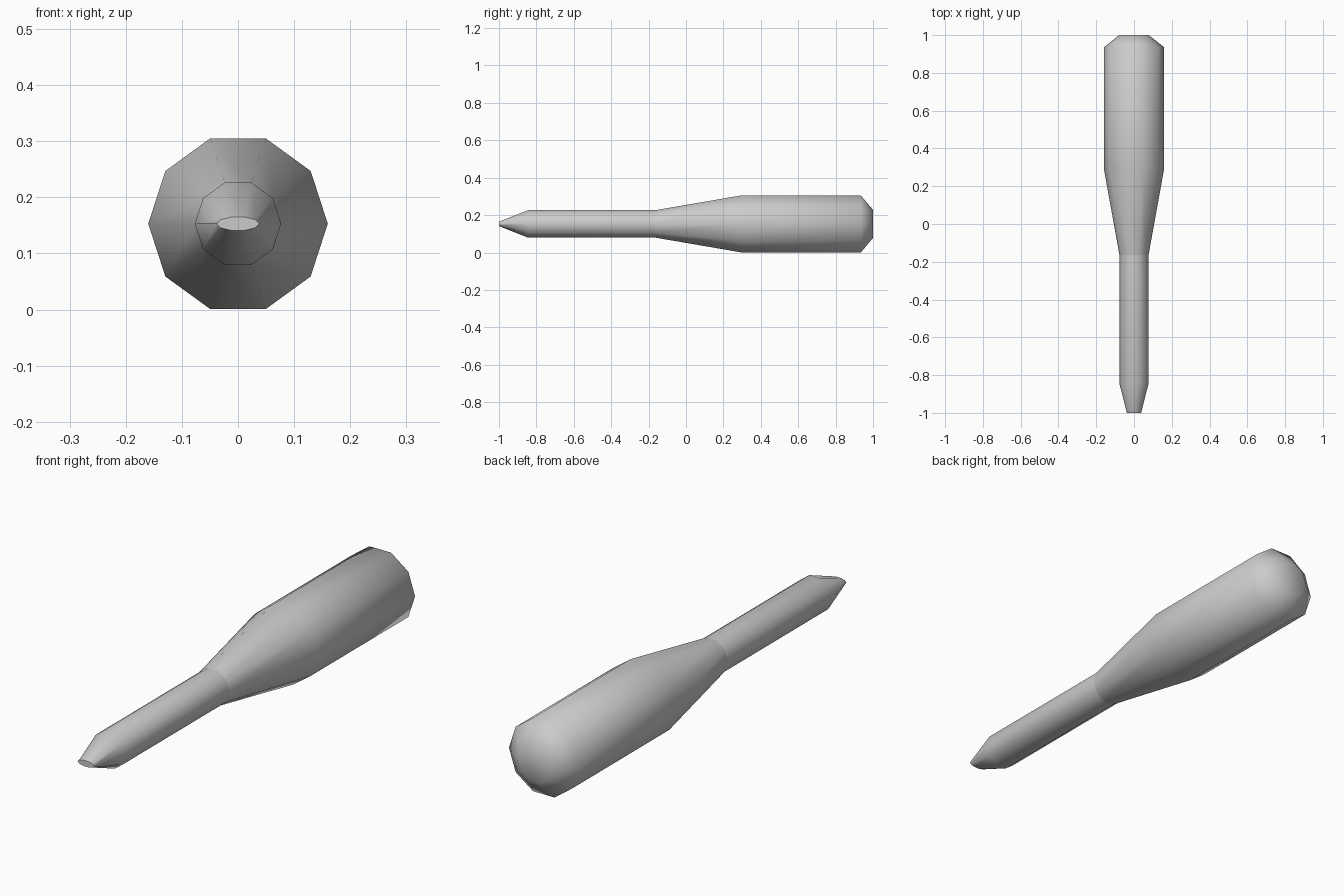
import bpy, bmesh
from math import cos, sin, tau

if "Cube" in bpy.data.objects:
    bpy.data.objects.remove(bpy.data.objects["Cube"])

SIDES = 10
AXIS_Z = 0.153


def lofted(name, rings, cap_front=False, cap_back=False, sharp_front=False):
    """Loft ten-sided rings (y, x radius, z radius) along the y axis."""
    bm = bmesh.new()
    loops = [[bm.verts.new((rx * cos(tau * i / SIDES), y,
                            AXIS_Z + rz * sin(tau * i / SIDES)))
              for i in range(SIDES)] for y, rx, rz in rings]
    for a, b in zip(loops, loops[1:]):
        for i in range(SIDES):
            j = (i + 1) % SIDES
            bm.faces.new((a[i], a[j], b[j], b[i]))
    front = bm.faces.new(loops[0]) if cap_front else None
    if cap_back:
        bm.faces.new(loops[-1])
    bmesh.ops.recalc_face_normals(bm, faces=bm.faces)
    for f in bm.faces:
        f.smooth = True
        # Open lofts: make sure normals point away from the axis
    side = next(f for f in bm.faces if len(f.verts) == 4)
    c = side.calc_center_median()
    if side.normal.x * c.x + side.normal.z * (c.z - AXIS_Z) < 0:
        bmesh.ops.reverse_faces(bm, faces=bm.faces)
    if front and sharp_front:
        front.smooth = False
        for e in front.edges:
            e.smooth = False
    mesh = bpy.data.meshes.new(name)
    bm.to_mesh(mesh)
    bm.free()
    obj = bpy.data.objects.new(name, mesh)
    bpy.context.collection.objects.link(obj)
    return obj


# Shank with a flattened driver tip
shank = lofted("shank", [(-1.0, 0.038, 0.0125),
                         (-0.845, 0.077, 0.077),
                         (-0.165, 0.077, 0.077)],
               cap_front=True, sharp_front=True)

# Handle: tapered neck, straight grip, rounded butt
handle = lofted("handle", [(-0.165, 0.077, 0.077),
                           (0.295, 0.16, 0.16),
                           (0.935, 0.16, 0.16),
                           (1.0, 0.079, 0.079)],
                cap_back=True)
